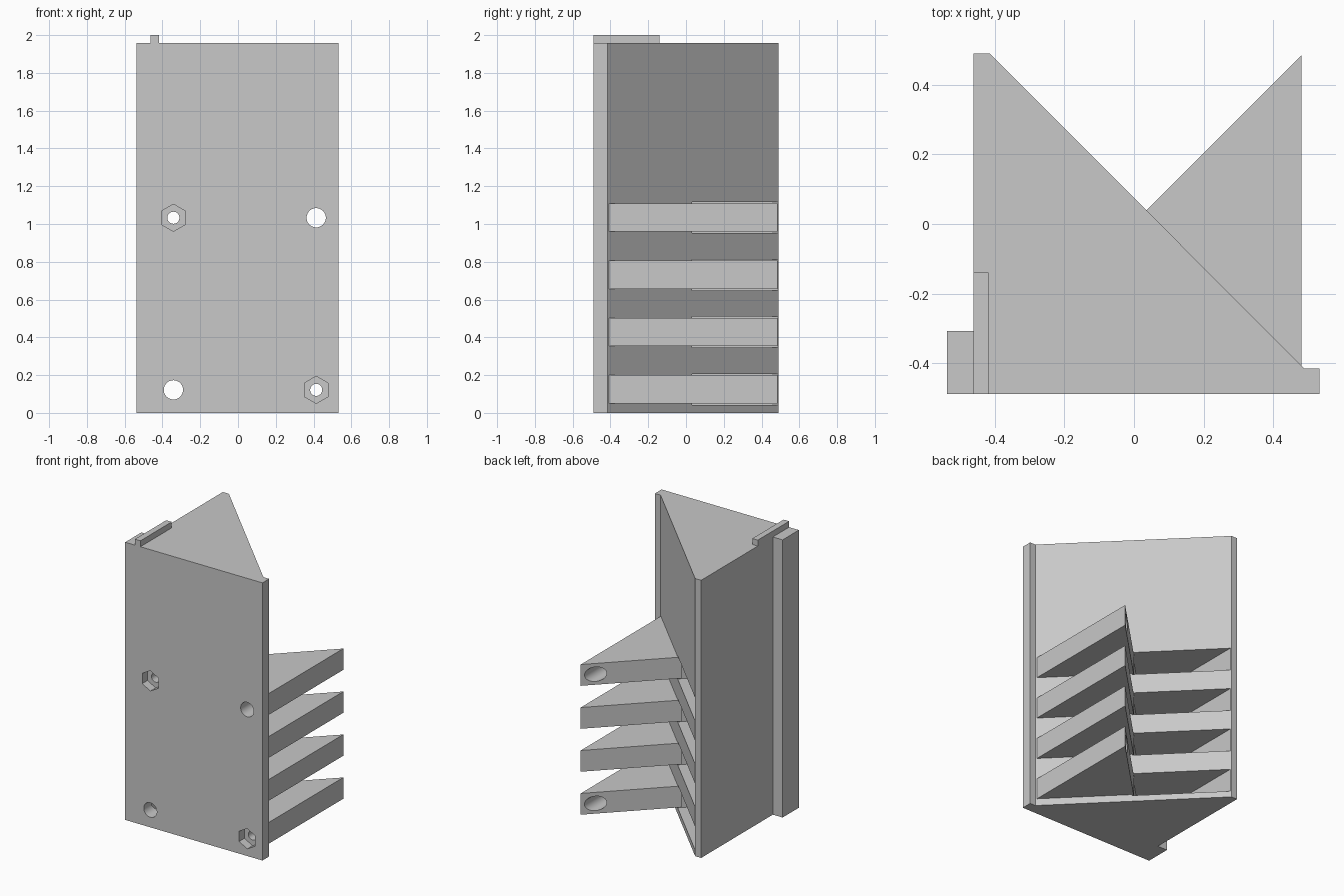
import bpy, bmesh, math
from mathutils import Vector

cube = bpy.data.objects.get("Cube")
if cube:
    bpy.data.objects.remove(cube, do_unlink=True)

GREY = bpy.data.materials.new("light grey")
GREY.use_nodes = True
tone = (0.58, 0.58, 0.58, 1)
GREY.diffuse_color = tone
GREY.node_tree.nodes["Principled BSDF"].inputs["Base Color"].default_value = tone


def prism(name, outline, lo, hi, axis="z"):
    """Extrude an outline along z, or an x-z outline along y."""
    bm = bmesh.new()
    place = (lambda a, b: (a, b, lo)) if axis == "z" else (lambda a, b: (a, lo, b))
    face = bm.faces.new([bm.verts.new(place(a, b)) for a, b in outline])
    new = bmesh.ops.extrude_face_region(bm, geom=[face])["geom"]
    shift = Vector((0, 0, hi - lo)) if axis == "z" else Vector((0, hi - lo, 0))
    bmesh.ops.translate(bm, vec=shift, verts=[v for v in new if isinstance(v, bmesh.types.BMVert)])
    bmesh.ops.recalc_face_normals(bm, faces=bm.faces)
    mesh = bpy.data.meshes.new(name)
    bm.to_mesh(mesh)
    bm.free()
    mesh.materials.append(GREY)
    obj = bpy.data.objects.new(name, mesh)
    bpy.context.collection.objects.link(obj)
    return obj


def ring(x, z, radius, sides):
    """Polygon in x-z with one corner pointing up."""
    steps = [math.tau * i / sides for i in range(sides)]
    return [(x + radius * math.sin(t), z + radius * math.cos(t)) for t in steps]


def combine(target, tool, operation):
    mod = target.modifiers.new(operation.lower(), "BOOLEAN")
    mod.operation = operation
    mod.solver = "EXACT"
    mod.object = tool
    bpy.context.view_layer.objects.active = target
    bpy.ops.object.modifier_apply(modifier=mod.name)
    bpy.data.objects.remove(tool, do_unlink=True)


# Triangular body with a flange at each end of the front
block = prism("corner_block", [
    (-0.538, -0.489), (0.533, -0.489), (0.533, -0.415), (0.489, -0.415),
    (-0.415, 0.491), (-0.462, 0.491), (-0.462, -0.308), (-0.538, -0.308)], 0, 1.958)

# Slots that receive the mating fins, cut with a little clearance
FIN_BASES = [0.05 + 0.303 * i for i in range(4)]
FIN_HEIGHT, GAP = 0.15, 0.007
SLOT = [(-0.41, 0.7), (-0.41, -0.42), (0.3, 0.29), (0.3, 0.7)]
for z in FIN_BASES:
    combine(block, prism("slot_cutter", SLOT, z - GAP, z + FIN_HEIGHT + GAP), "DIFFERENCE")

# Triangular fins rooted in the other half of the slanted face
FIN = [(0.482, 0.485), (0.482, -0.44), (0.02, 0.023)]
for z in FIN_BASES:
    combine(block, prism("fin", FIN, z, z + FIN_HEIGHT), "UNION")

# Bolt holes: two plain bores, two with a hexagonal nut pocket
LEFT, RIGHT, LOW, HIGH = 0.414, -0.342, 0.122, 1.033


def drill(x, z, radius, sides, start, end):
    combine(block, prism("hole_cutter", ring(x, z, radius, sides), start, end, "y"), "DIFFERENCE")


for x, z in ((LEFT, HIGH), (RIGHT, LOW)):
    drill(x, z, 0.051, 40, -0.6, 0.6)
for x, z in ((LEFT, LOW), (RIGHT, HIGH)):
    drill(x, z, 0.072, 6, -0.6, -0.43)
    drill(x, z, 0.032, 32, -0.5, 0)
    drill(x, z, 0.051, 40, -0.35, 0.6)

# Raised locating tab on the top
tab = prism("top_tab", [(-0.462, -0.489), (-0.419, -0.489), (-0.419, -0.14), (-0.462, -0.14)], 1.958, 2)

# Smooth the bores while keeping the corners crisp
bpy.ops.object.select_all(action="DESELECT")
block.select_set(True)
bpy.context.view_layer.objects.active = block
bpy.ops.object.shade_smooth_by_angle(angle=math.radians(30))
